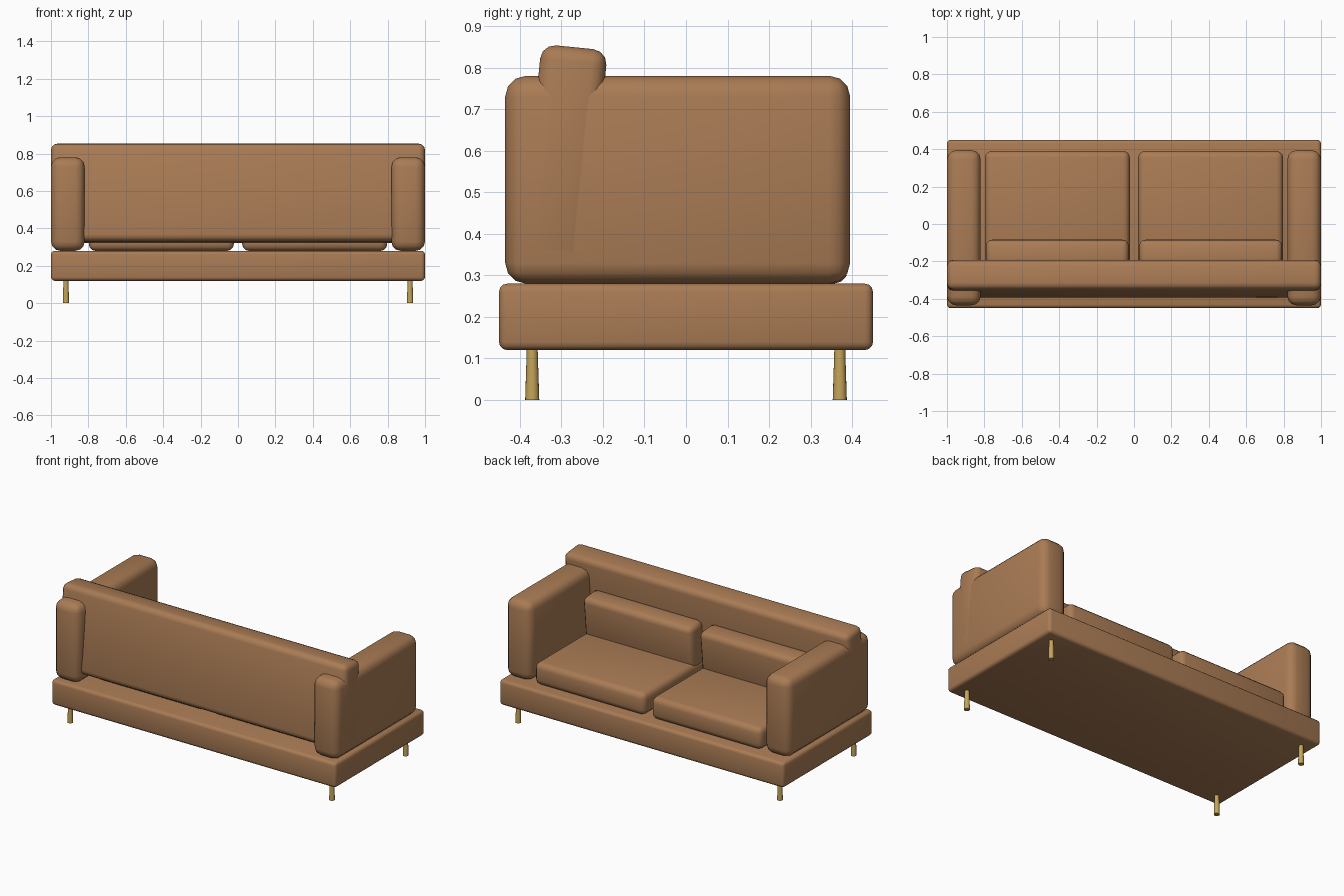
import bpy
import math

if "Cube" in bpy.data.objects:
    bpy.data.objects.remove(bpy.data.objects["Cube"])


def material(name, color):
    m = bpy.data.materials.new(name)
    m.diffuse_color = color
    m.use_nodes = True
    m.node_tree.nodes["Principled BSDF"].inputs["Base Color"].default_value = m.diffuse_color
    return m


LEATHER = material("tan_leather", (0.40, 0.20, 0.09, 1))
BRASS = material("brass", (0.55, 0.37, 0.10, 1))


def finish(ob, name, mat):
    ob.name = name
    ob.data.materials.append(mat)
    bpy.ops.object.shade_smooth_by_angle(angle=math.radians(40))


def padded_box(name, center, size, bevel, segments=3, tilt=0.0):
    """Box with rounded edges, optionally leaning about x."""
    bpy.ops.mesh.primitive_cube_add(size=1, location=center, rotation=(tilt, 0, 0))
    ob = bpy.context.object
    ob.scale = size
    bpy.ops.object.transform_apply(location=False, rotation=False, scale=True)
    mod = ob.modifiers.new("rounding", "BEVEL")
    mod.width = bevel
    mod.segments = segments
    bpy.ops.object.modifier_apply(modifier=mod.name)
    finish(ob, name, LEATHER)


LEAN = -0.1

# Platform and full-width leaning backrest
padded_box("base", (0, 0, 0.20), (2.0, 0.90, 0.16), 0.02)
padded_box("backrest", (0, -0.294, 0.5875), (2.0, 0.16, 0.525), 0.035, tilt=LEAN)

for side, s in (("left", -1), ("right", 1)):
    # Arm, seat cushion and back cushion on each side
    padded_box(f"{side}_arm", (s * 0.91, -0.02, 0.53), (0.18, 0.83, 0.50), 0.05)
    padded_box(f"{side}_seat_cushion", (s * 0.41, 0.04, 0.35), (0.775, 0.70, 0.14), 0.035)
    padded_box(f"{side}_back_cushion", (s * 0.41, -0.165, 0.511), (0.765, 0.14, 0.30), 0.035, tilt=LEAN)
    # Tapered legs, slightly wider at the floor
    for end, e in (("front", -1), ("back", 1)):
        bpy.ops.mesh.primitive_cone_add(vertices=16, radius1=0.017, radius2=0.013, depth=0.125,
                                        location=(s * 0.92, e * 0.37, 0.0625))
        finish(bpy.context.object, f"{side}_{end}_leg", BRASS)
